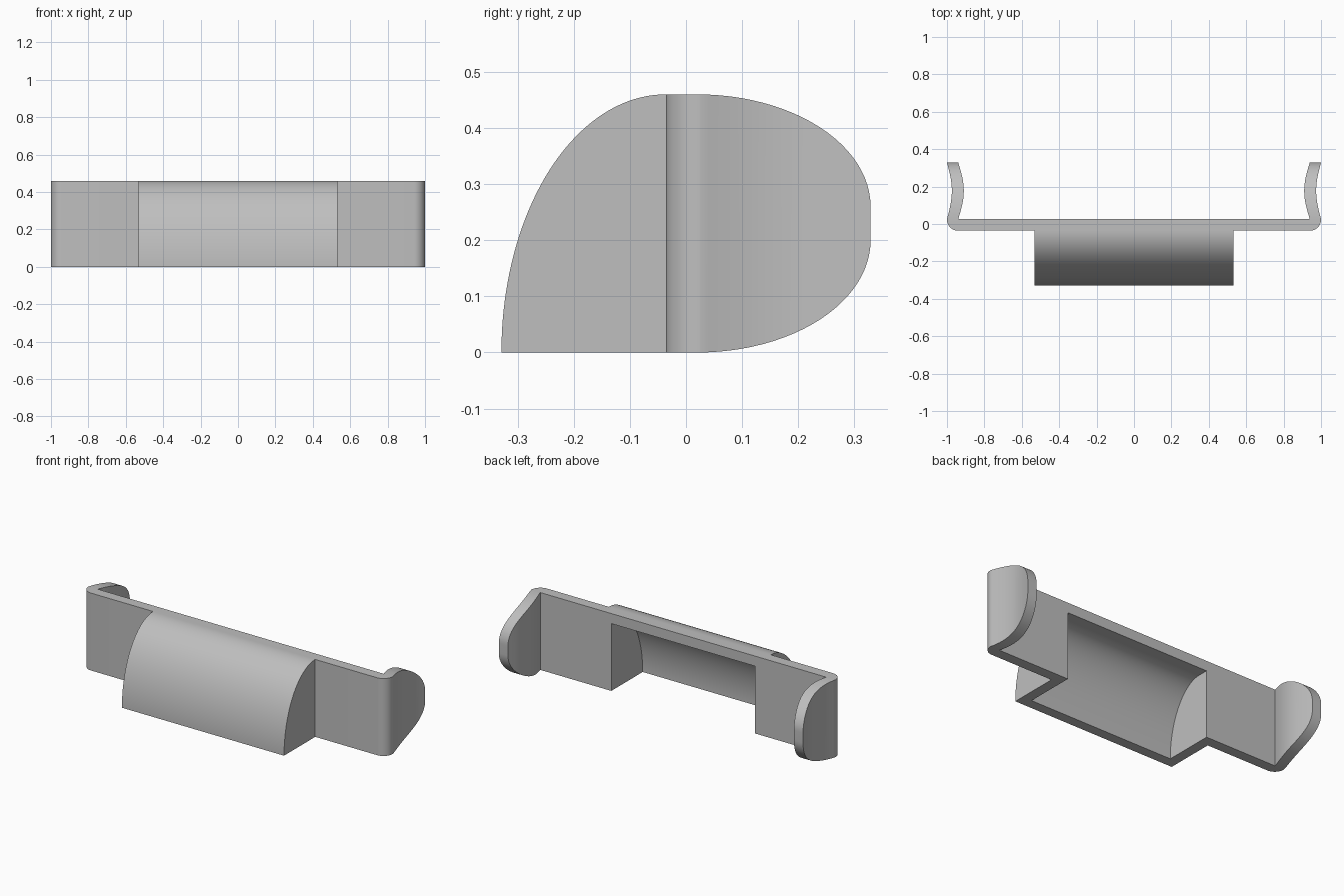
import bpy, bmesh, math
from mathutils import Vector

if "Cube" in bpy.data.objects:
    bpy.data.objects.remove(bpy.data.objects["Cube"], do_unlink=True)

HEIGHT = 0.46
WALL = 0.06
FRONT, BACK = -0.036, 0.026    # plate faces in y
DEPTH = 0.329                  # reach of pocket and arms in y
POCKET_X = 0.533

grey = bpy.data.materials.new("plain grey")
grey.use_nodes = True
grey.diffuse_color = (0.52, 0.52, 0.52, 1)
grey.node_tree.nodes["Principled BSDF"].inputs["Base Color"].default_value = grey.diffuse_color


def prism(name, points, offset):
    """Extrude a closed outline along the offset vector."""
    bm = bmesh.new()
    face = bm.faces.new([bm.verts.new(p) for p in points])
    new = bmesh.ops.extrude_face_region(bm, geom=[face])["geom"]
    bmesh.ops.translate(bm, vec=Vector(offset),
                        verts=[v for v in new if isinstance(v, bmesh.types.BMVert)])
    bmesh.ops.recalc_face_normals(bm, faces=bm.faces)
    mesh = bpy.data.meshes.new(name)
    bm.to_mesh(mesh)
    bm.free()
    mesh.materials.append(grey)
    obj = bpy.data.objects.new(name, mesh)
    bpy.context.collection.objects.link(obj)
    return obj


def arc(cx, cy, rx, ry, start, end, steps=24):
    angles = [math.radians(start + (end - start) * i / steps) for i in range(steps + 1)]
    return [(cx + rx * math.cos(a), cy + ry * math.sin(a)) for a in angles]


def combine(target, tool, operation):
    mod = target.modifiers.new(operation, 'BOOLEAN')
    mod.operation, mod.object, mod.solver = operation, tool, 'EXACT'
    bpy.context.view_layer.objects.active = target
    bpy.ops.object.modifier_apply(modifier=mod.name)
    bpy.data.objects.remove(tool, do_unlink=True)


def bow(x, depth, y0, y1, steps=20):
    """Shallow inward bow of an arm, from y0 to y1."""
    return [(x - depth * math.sin(math.pi * i / steps), y0 + (y1 - y0) * i / steps)
            for i in range(steps + 1)]


# Plan of the plate with rounded corners and bowed arms
half = arc(1 - WALL, FRONT + WALL, WALL, WALL, -90, 0, 12)
half += bow(1, 0.026, BACK, DEPTH)
half += bow(1 - WALL, 0.03, DEPTH, BACK)
plan = half + [(-x, y) for x, y in reversed(half)]
bracket = prism("bracket", [(x, y, 0) for x, y in plan], (0, 0, HEIGHT))

# Rounded side outline of the arms
mid = HEIGHT / 2
reach, flat = DEPTH - 0.02, 0.03
side = [(-1, 0), *arc(0.02, mid - flat, reach, mid - flat, -90, 0),
        *arc(0.02, mid + flat, reach, mid - flat, 0, 90), (-1, HEIGHT)]
combine(bracket, prism("arm_outline", [(-2, y, z) for y, z in side], (4, 0, 0)), 'INTERSECT')

# Curved front pocket, hollow and open at the back and bottom
shell = [(0, 0), (0, HEIGHT), *arc(FRONT, 0, DEPTH + FRONT, HEIGHT, 90, 180, 40)]
combine(bracket, prism("front_pocket", [(-POCKET_X, y, z) for y, z in shell],
                       (2 * POCKET_X, 0, 0)), 'UNION')
inner_x = POCKET_X - WALL
inner_top = HEIGHT - WALL
hollow = [(0.1, -0.1), (0.1, inner_top),
          *arc(FRONT, 0, DEPTH + FRONT - WALL, inner_top, 90, 180, 40),
          (FRONT - (DEPTH + FRONT - WALL), -0.1)]
combine(bracket, prism("pocket_hollow", [(-inner_x, y, z) for y, z in hollow],
                       (2 * inner_x, 0, 0)), 'DIFFERENCE')

# Smooth curves with crisp edges
bpy.ops.object.select_all(action='DESELECT')
bracket.select_set(True)
bpy.context.view_layer.objects.active = bracket
bpy.ops.object.shade_smooth_by_angle(angle=math.radians(30))
